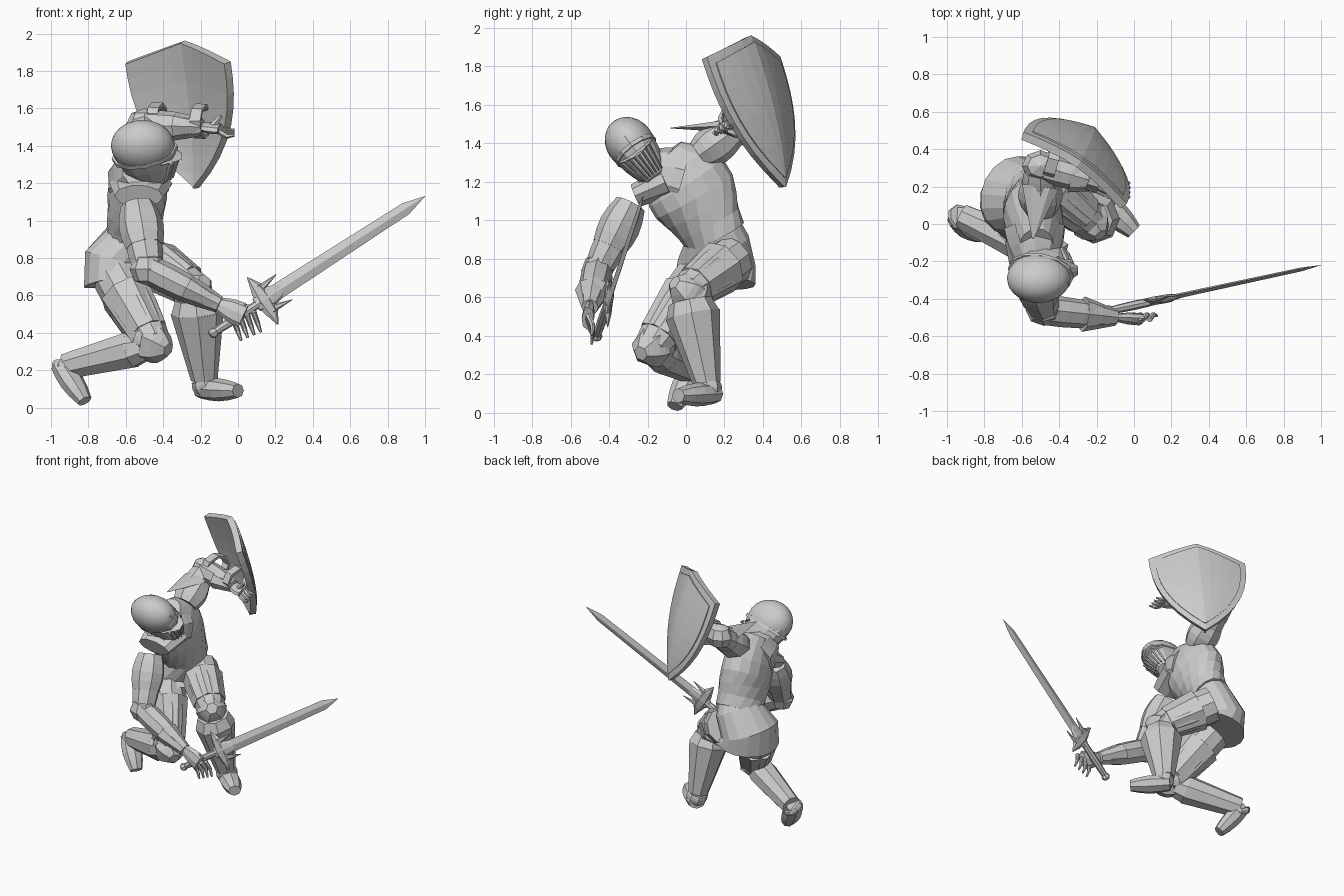
import bpy, bmesh, math
from mathutils import Vector, Matrix

default_cube = bpy.data.objects.get("Cube")
if default_cube:
    bpy.data.objects.remove(default_cube)


def point(x, y, z):
    return Vector((x, y, z))


RIGHTWARD, BACKWARD, UPWARD = Matrix.Identity(3)


def finish(name, bm, smooth=False):
    bmesh.ops.recalc_face_normals(bm, faces=bm.faces)
    for face in bm.faces:
        face.smooth = smooth
    mesh = bpy.data.meshes.new(name)
    bm.to_mesh(mesh)
    bm.free()
    part = bpy.data.objects.new(name, mesh)
    bpy.context.collection.objects.link(part)
    return part


def thicken(part, thickness):
    solid = part.modifiers.new("Thickness", 'SOLIDIFY')
    solid.thickness = thickness
    solid.offset = -1


def loft(name, rows, sides=8, caps=True):
    """Skin elliptical rings given as (centre, half width, half depth, lateral)."""
    bm = bmesh.new()
    rings = []
    last = len(rows) - 1
    for i, (centre, width, depth, lateral) in enumerate(rows):
        tangent = (rows[min(i + 1, last)][0] - rows[max(i - 1, 0)][0]).normalized()
        side = (lateral - tangent * lateral.dot(tangent)).normalized()
        normal = tangent.cross(side)
        angles = [math.tau * k / sides for k in range(sides)]
        rings.append([bm.verts.new(centre + side * width * math.cos(a) + normal * depth * math.sin(a))
                      for a in angles])
    for lower, upper in zip(rings, rings[1:]):
        for k in range(sides):
            bm.faces.new((lower[k - 1], lower[k], upper[k], upper[k - 1]))
    if caps:
        bm.faces.new(rings[0])
        bm.faces.new(rings[-1])
    return finish(name, bm)


def limb(name, start, end, first, final, swell=0, flat=1, lateral=BACKWARD, sides=8, caps=True):
    """Taper from one radius to another, swelling in the middle."""
    steps = 4 if swell else 1
    rows = []
    for i in range(steps + 1):
        t = i / steps
        radius = first + (final - first) * t + swell * math.sin(math.pi * t)
        rows.append((start.lerp(end, t), radius, radius * flat, lateral))
    return loft(name, rows, sides, caps)


def ellipsoid(name, centre, axes, radii, segments, smooth=False):
    bm = bmesh.new()
    bmesh.ops.create_uvsphere(bm, u_segments=segments, v_segments=segments // 2, radius=1)
    turn = Matrix(axes).transposed().to_4x4()
    scale = Matrix.Diagonal((*radii, 1))
    bmesh.ops.transform(bm, matrix=Matrix.Translation(centre) @ turn @ scale, verts=bm.verts)
    return finish(name, bm, smooth)


# Torso and tunic, leaning from the hips to the right shoulder
hem, hips = point(-.63, .15, .68), point(-.65, .16, .78)
waist, neck = point(-.56, .16, .91), point(-.52, -.11, 1.34)
hip_line = point(.5, .85, .15).normalized()
shoulder_line = point(0, .8, .6)
loft("tunic_skirt", [(hem, .22, .19, hip_line), (hips, .21, .17, hip_line),
                     (waist, .17, .14, hip_line), (waist.lerp(neck, .1), .16, .13, hip_line)], sides=16)
chest_rows = []
for i in range(7):
    t = i / 6
    swell = math.sin(math.pi * t ** 1.5)
    centre = waist.lerp(neck, t) + BACKWARD * .02 * swell
    chest_rows.append((centre, .17 - .06 * t + .1 * swell, .14 - .05 * t + .05 * swell,
                       hip_line.lerp(shoulder_line, min(1, t * 2))))
loft("breastplate", chest_rows, sides=16)
limb("gorget", neck.lerp(waist, .3), neck + point(0, -.12, -.07), .17, .1, swell=.01,
     lateral=UPWARD, sides=10)
limb("right_collar_plate", point(-.52, -.1, 1.2), point(-.53, -.26, 1.13), .17, .13, flat=.5,
     lateral=RIGHTWARD, sides=10)

# Helmet with a barred visor facing the model's left
crown = point(-.51, -.29, 1.4)
forward, across, upright = RIGHTWARD, shoulder_line, point(0, -.6, .8)


def head(front, side, rise):
    return crown + forward * front + across * side + upright * rise


ellipsoid("helmet_dome", crown, (forward, across, upright), (.17, .125, .145), 24, smooth=True)
visor_rows = []
for i in range(5):
    t = i / 4
    visor_rows.append((head(.07 * t, 0, -.23 * t), .12 - .06 * t * t, .17 - .09 * t * t, across))
loft("visor", visor_rows, sides=12)
limb("brow_band", head(.01, 0, -.04), head(.015, 0, -.06), .122, .122, flat=1.48, lateral=across, sides=12)
limb("brow_peak", head(.1, 0, -.05), head(.21, 0, -.07), .11, .03, flat=.2, lateral=across)
for i in range(-3, 4):
    side = i * .026
    front = .19 - 6 * side * side
    limb(f"visor_bar_{i}", head(front, side, -.06), head(front - .03, side * .7, -.2), .007, .005,
         flat=2, lateral=across, sides=4)

# Arms: pauldron, upper arm, elbow cap, forearm and hand
arms = {
    "right": (point(-.53, -.31, 1.04), point(-.48, -.46, .74), point(-.1, -.5, .55),
              point(.13, -.01, -.06), point(.035, 0, .015), point(.04, .02, -.11)),
    "left": (point(-.5, .1, 1.36), point(-.5, .31, 1.51), point(-.19, .22, 1.5),
             point(.09, -.02, -.01), point(0, .025, .01), point(.08, -.02, -.02)),
}
for side, (shoulder, elbow, wrist, reach, spread, curl) in arms.items():
    limb(f"{side}_pauldron", shoulder.lerp(elbow, -.15), shoulder.lerp(elbow, .6), .09, .1,
         swell=.025, flat=.9, lateral=RIGHTWARD)
    limb(f"{side}_upper_arm", shoulder, elbow, .09, .08, swell=.015, flat=.9, lateral=RIGHTWARD)
    ellipsoid(f"{side}_elbow_cap", elbow, Matrix.Identity(3), (.1, .085, .09), 8)
    limb(f"{side}_forearm", elbow, wrist, .08, .045, swell=.015)
    limb(f"{side}_gauntlet_cuff", elbow.lerp(wrist, .55), wrist, .095, .045, flat=.8)
    knuckles = wrist + reach
    limb(f"{side}_palm", wrist, knuckles, .04, spread.length * 1.7, swell=.01, flat=.5, lateral=spread)
    for i in range(4):
        base = knuckles + spread * (i - 1.5)
        bend = base + curl * .5 - reach.cross(spread).normalized() * .015
        limb(f"{side}_finger_{i}", base, bend, .016, .014, sides=6, lateral=spread)
        limb(f"{side}_fingertip_{i}", bend, base + curl, .014, .007, sides=6, lateral=spread)
    thumb_root = wrist + reach * .5
    limb(f"{side}_thumb", thumb_root, thumb_root + reach * .6 + UPWARD * .07, .025, .01, sides=6)

left_shoulder, left_elbow, left_wrist = arms["left"][:3]
limb("left_pauldron_wing", left_shoulder + point(0, .1, .13), left_shoulder + point(-.04, -.18, .12),
     .1, .005, flat=.35, lateral=RIGHTWARD, sides=6)

# Shield: a bowed, pointed board carrying a slightly smaller raised panel
top_middle = point(-.315, .3, 1.85)
width_way = point(.82, -.57, 0)
height_way = point(-.14, -.3, .94)
outward = height_way.cross(width_way)


def shield_sheet(name, scale, lift, thickness, columns=8, levels=8):
    bm = bmesh.new()
    grid = []
    for j in range(levels + 1):
        v = j / levels
        half_width = .33 * scale * (1.02 - v ** 2.5)
        drop = .72 * (.45 + (v - .45) * scale)
        row = []
        for i in range(columns + 1):
            s = 2 * i / columns - 1
            peak = .09 * (1 - abs(s)) * (1 - v) ** 2
            bow = .25 * half_width * (1 - abs(s) ** 1.4) + lift
            row.append(bm.verts.new(top_middle + width_way * s * half_width
                                    + height_way * (peak - drop) + outward * bow))
        grid.append(row)
    for upper, lower in zip(grid, grid[1:]):
        for i in range(columns):
            bm.faces.new((lower[i], lower[i + 1], upper[i + 1], upper[i]))
    sheet = finish(name, bm)
    if sum(face.normal.dot(outward) for face in sheet.data.polygons) < 0:
        sheet.data.flip_normals()
    thicken(sheet, thickness)


shield_sheet("shield_board", 1, 0, .045)
shield_sheet("shield_panel", .88, .02, .02)

half_strap = (left_wrist - left_elbow).normalized() * .03
for place in (.15, .9):
    centre = left_elbow.lerp(left_wrist, place) + point(.02, .05, .03)
    strap = limb("shield_strap", centre - half_strap, centre + half_strap, .11, .11, flat=.85, caps=False)
    thicken(strap, .02)

# Sword
guard, tip = point(.14, -.405, .575), point(1, -.22, 1.13)
along = (tip - guard).normalized()
edge = along.cross(BACKWARD).normalized()
shoulder_of_point = guard.lerp(tip, .88)
pommel = guard - along * .33
limb("sword_blade", guard, shoulder_of_point, .045, .034, flat=.3, lateral=edge, sides=4)
limb("sword_point", shoulder_of_point, tip, .034, .001, flat=.3, lateral=edge, sides=4)
limb("sword_grip", pommel, guard, .02, .02, swell=.005, lateral=edge)
limb("sword_pommel", pommel - along * .02, pommel + along * .02, .02, .02, swell=.01, lateral=edge)
limb("sword_collar", guard - along * .05, guard + along * .13, .04, .02, swell=.025, flat=.4, lateral=edge)
for side in (-1, 1):
    arm = guard + edge * side * .08
    limb("sword_quillon", guard, arm, .05, .035, flat=.5, lateral=along, sides=6)
    limb("quillon_tip", arm, arm + edge * side * .07 - along * .01, .035, .003, flat=.5, lateral=along, sides=6)
    limb("sword_prong", arm - edge * side * .02, arm + along * .13, .025, .002, flat=.6, lateral=edge, sides=6)

# Legs: hip, knee, ankle, heel, toe and greave radius of each
legs = {
    "left": (point(-.5, .24, .8), point(-.23, .01, .63), point(-.18, .11, .15),
             point(-.2, .15, .1), point(0, -.04, .09), .14),
    "right": (point(-.65, .07, .7), point(-.45, -.18, .34), point(-.92, .04, .22),
              point(-.95, .04, .23), point(-.82, -.06, .035), .1),
}
for side, (hip, knee, ankle, heel, toe, calf) in legs.items():
    thigh, shin = knee - hip, ankle - knee
    hinge = thigh.cross(shin)
    front = (thigh.normalized() - shin.normalized()).normalized()
    limb(f"{side}_thigh", hip, knee, .13, .095, swell=.015, lateral=hinge, sides=10)
    limb(f"{side}_thigh_plate", hip.lerp(knee, .25), hip.lerp(knee, .85), .145, .115, lateral=hinge)
    limb(f"{side}_knee_joint", knee.lerp(hip, .15), knee.lerp(ankle, .15), .1, .09, swell=.01, lateral=hinge)
    limb(f"{side}_knee_cap", knee - front * .02, knee + front * .1, .11, .04, swell=.02,
         lateral=hinge, sides=6)
    limb(f"{side}_greave", knee.lerp(ankle, .25), ankle, calf, .07, flat=1.05, lateral=hinge)
    limb(f"{side}_greave_top", knee.lerp(ankle, .1), knee.lerp(ankle, .25), calf * .8, calf, lateral=hinge)
    limb(f"{side}_boot_heel", ankle, heel.lerp(toe, .15) - front.cross(hinge).normalized() * .02, .07, .06,
         swell=.01, lateral=hinge)
    limb(f"{side}_boot", heel, toe, .06, .045, swell=.02, flat=.85, lateral=front.cross(UPWARD))
